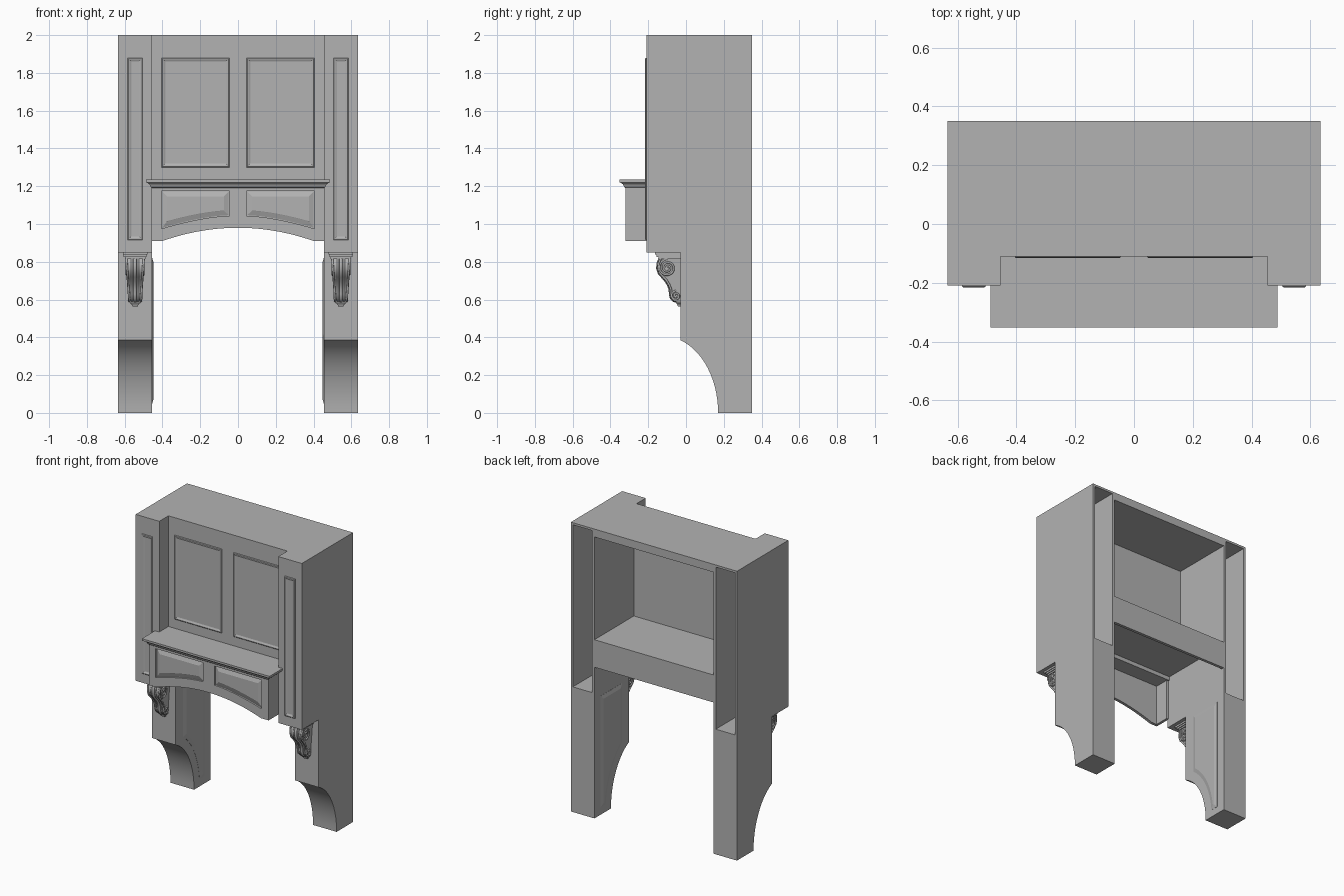
import bpy, bmesh, math
from mathutils import Vector

if "Cube" in bpy.data.objects:
    bpy.data.objects.remove(bpy.data.objects["Cube"], do_unlink=True)

grey = bpy.data.materials.new("plain grey")
grey.use_nodes = True
COLOUR = (0.45, 0.45, 0.45, 1)
grey.diffuse_color = COLOUR
grey.node_tree.nodes["Principled BSDF"].inputs["Base Color"].default_value = COLOUR


def activate(ob):
    bpy.ops.object.select_all(action='DESELECT')
    ob.select_set(True)
    bpy.context.view_layer.objects.active = ob


def loft(name, rings):
    """Closed solid through matching rings of points, capped at both ends."""
    bm = bmesh.new()
    vs = [[bm.verts.new(p) for p in ring] for ring in rings]
    for a, b in zip(vs, vs[1:]):
        for i in range(len(a)):
            j = (i + 1) % len(a)
            bm.faces.new((a[i], a[j], b[j], b[i]))
    bm.faces.new(vs[0])
    bm.faces.new(vs[-1])
    bmesh.ops.recalc_face_normals(bm, faces=bm.faces)
    me = bpy.data.meshes.new(name)
    bm.to_mesh(me)
    bm.free()
    me.materials.append(grey)
    ob = bpy.data.objects.new(name, me)
    bpy.context.collection.objects.link(ob)
    return ob


def box(name, x, y, z):
    return loft(name, [[(x[0], y[0], h), (x[1], y[0], h), (x[1], y[1], h), (x[0], y[1], h)] for h in z])


def boolean(ob, other, op):
    mod = ob.modifiers.new("bool", 'BOOLEAN')
    mod.object, mod.operation, mod.solver = other, op, 'EXACT'
    activate(ob)
    bpy.ops.object.modifier_apply(modifier=mod.name)
    bpy.data.objects.remove(other, do_unlink=True)
    bm = bmesh.new()
    bm.from_mesh(ob.data)
    bmesh.ops.remove_doubles(bm, verts=bm.verts, dist=1e-5)
    bmesh.ops.dissolve_limit(bm, angle_limit=0.01, verts=bm.verts, edges=bm.edges)
    bm.to_mesh(ob.data)
    bm.free()


def smooth(ob, angle=35):
    activate(ob)
    bpy.ops.object.shade_smooth_by_angle(angle=math.radians(angle))


def inset(pts, d):
    """Mitred inward offset of a 2D outline."""
    n = len(pts)
    area = sum(pts[i][0] * pts[(i + 1) % n][1] - pts[(i + 1) % n][0] * pts[i][1] for i in range(n))
    side = 1 if area > 0 else -1
    out = []
    for i in range(n):
        p = Vector(pts[i])
        a = (p - Vector(pts[i - 1])).normalized()
        b = (Vector(pts[(i + 1) % n]) - p).normalized()
        na, nb = Vector((-a.y, a.x)) * side, Vector((-b.y, b.x)) * side
        out.append(tuple(p + (na + nb) * (d / (1 + na.dot(nb)))))
    return out


def panel(name, outline, steps, place):
    """Moulded panel: each step is (inset, height above the surface)."""
    return loft(name, [[place(u, v, h) for u, v in inset(outline, d)] for d, h in steps])


def rect(u0, u1, v0, v1):
    return [(u0, v0), (u1, v0), (u1, v1), (u0, v1)]


def on_front(y):
    return lambda u, v, h: (u, y - h, v)


def tube(name, pts, radius):
    cu = bpy.data.curves.new(name, 'CURVE')
    cu.dimensions = '3D'
    cu.bevel_depth, cu.bevel_resolution, cu.use_fill_caps = radius, 2, True
    sp = cu.splines.new('POLY')
    sp.points.add(len(pts) - 1)
    for q, p in zip(sp.points, pts):
        q.co = (*p, 1)
    cu.materials.append(grey)
    ob = bpy.data.objects.new(name, cu)
    bpy.context.collection.objects.link(ob)
    activate(ob)
    bpy.ops.object.convert(target='MESH')
    smooth(bpy.context.object, 50)


def arc(cy, ry, rz, y0, n=14):
    """Elliptic foot curve from y0 down to the floor axis."""
    t0 = math.acos((y0 - cy) / ry)
    return [(cy + ry * math.cos(t0 * (1 - i / n)), rz * math.sin(t0 * (1 - i / n))) for i in range(n + 1)]


INNER, OUTER, BACK = 0.455, 0.635, 0.35
MOULD = [(0, -.003), (0, .003), (.004, .006), (.01, .006), (.015, .003), (.02, .001)]

# Cabinet body: two shaped side legs joined by the centre block
leg_side = [(BACK, 0), (BACK, 2), (-.21, 2), (-.21, .85), (-.03, .85)] + arc(-.12, .29, .405, -.03)
body = box("cabinet_body", (-.5, .5), (-.11, BACK), (1.045, 2))
for s in (-1, 1):
    leg = loft("leg", [[(s * x, y, z) for y, z in leg_side] for x in (INNER, OUTER)])
    boolean(body, leg, 'UNION')
for s in (-1, 1):
    x = sorted((s * .473, s * .62))
    boolean(body, box("side_cut", x, (-.185, .5), (.865, 1.985)), 'DIFFERENCE')
boolean(body, box("upper_cut", (-INNER, INNER), (-.08, .5), (1.235, 1.945)), 'DIFFERENCE')
boolean(body, box("lower_cut", (-INNER, INNER), (-.2, .33), (.9, 1.217)), 'DIFFERENCE')
smooth(body, 20)

# Arched apron with a hollow back
N = 24
arch = [(-.4 + .8 * i / N, .91 + .07 * (1 - (2 * i / N - 1) ** 2)) for i in range(N + 1)]
outline = [(-.458, 1.2), (-.458, .91)] + arch + [(.458, .91), (.458, 1.2)]
apron = loft("arched_apron", [[(x, y, z) for x, z in outline] for y in (-.32, -.2)])
boolean(apron, box("apron_cut", (-.44, .44), (-.3, 0), (.8, 1.195)), 'DIFFERENCE')

# Sunken apron panels with raised fields
for s in (-1, 1):
    low = []
    for i in range(11):
        x = .405 - .36 * i / 10
        low.append((s * x, .975 + .068 * (1 - ((x - .045) / .36) ** 1.6)))
    shape = [(s * .045, 1.175), (s * .405, 1.175)] + low
    boolean(apron, panel("pocket", shape, [(0, -.012), (0, .02)], on_front(-.32)), 'DIFFERENCE')
    panel("apron_field", shape, [(.004, -.014), (.004, -.011), (.028, -.002), (.03, -.001)], on_front(-.32))

# Mantel shelf with a crown moulding on three sides
crown = [(0, 1.19), (.008, 1.196), (.01, 1.204), (.016, 1.212), (.026, 1.218), (.033, 1.221), (.033, 1.235)]
shelf = loft("mantel_shelf", [[(-INNER - o, -.19, z), (-INNER - o, -.32 - o, z),
                               (INNER + o, -.32 - o, z), (INNER + o, -.19, z)] for o, z in crown])
boolean(shelf, box("shelf_back", (-INNER, INNER), (-.25, -.105), (1.217, 1.235)), 'UNION')

foot = arc(-.12, .35, .47, .05)
for s in (-1, 1):
    # Framed panels on the front and a raised panel on the inside of each leg
    panel("overmantel_panel", rect(s * .045, s * .405, 1.3, 1.88), MOULD, on_front(-.11))
    panel("side_panel", rect(s * .505, s * .585, .915, 1.88), MOULD, on_front(-.21))
    inside = [(.285, .05), (.285, .82), (.05, .82)] + foot[:-1] + [(.23, .05)]
    inside = [p for p in inside if p[1] >= .05]
    panel("leg_panel", inside, [(0, -.003), (0, .001), (.025, .008)],
          lambda u, v, h: (s * (INNER - h), u, v))

    # Carved bracket: cap, scroll body, volutes, leaf ribs and drop
    cx = s * .545
    for w, depth, z0, z1 in ((.065, .165, .838, .852), (.06, .155, .826, .838), (.054, .145, .815, .826)):
        box("bracket_cap", (cx - w, cx + w), (-depth, -.025), (z0, z1))
    front = [(-.135, .815), (-.145, .79), (-.146, .765), (-.138, .74), (-.122, .722), (-.104, .702),
             (-.09, .68), (-.08, .655), (-.079, .63), (-.074, .608), (-.06, .595), (-.045, .592)]
    side = front + [(-.025, .59), (-.025, .815)]
    body_rings = [[(cx + k * (.03 + .016 * (z - .59) / .225), y, z) for y, z in side] for k in (-1, 1)]
    bracket = loft("bracket_body", body_rings)
    smooth(bracket, 40)
    for k in (-1, 1):
        for cy, cz, r, w, turns in ((-.098, .768, .047, .047, 2.2), (-.053, .62, .026, .036, 1.6)):
            disc = [(cy + r * math.cos(a * math.pi / 12), cz + r * math.sin(a * math.pi / 12)) for a in range(24)]
            smooth(loft("bracket_volute", [[(cx + k * x, y, z) for y, z in disc] for x in (.02, w - .004)]))
            spiral = []
            for i in range(49):
                a = math.pi / 2 + 2 * math.pi * turns * i / 48
                q = r * (1 - .88 * i / 48)
                spiral.append((cx + k * (w - .003), cy + q * math.cos(a), cz + q * math.sin(a)))
            tube("bracket_scroll", spiral, .0055)
        tube("bracket_edge", [(cx + k * (.03 + .016 * (z - .59) / .225), y, z) for y, z in front], .006)
        tube("bracket_rib", [(cx + k * .016, y - .001, z) for y, z in front], .006)
    tube("bracket_leaf", [(cx, y - .003, z) for y, z in front], .009)
    drop = ((.034, .06, .597), (.03, .055, .585), (.018, .047, .575), (.014, .042, .563))
    loft("bracket_drop", [[(cx - w, -.025, z), (cx - w, -d, z), (cx + w, -d, z), (cx + w, -.025, z)]
                          for w, d, z in drop])
